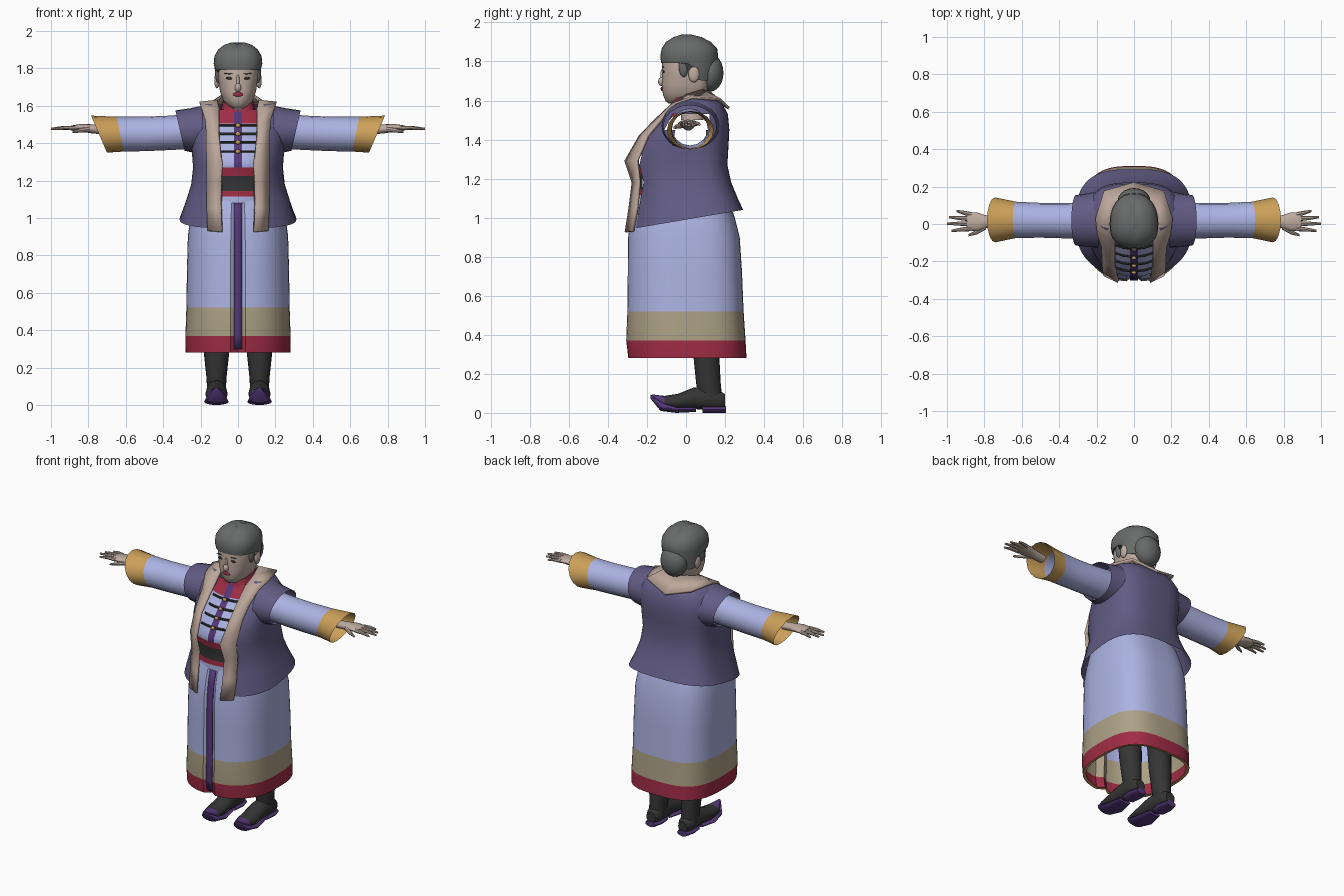
import bpy, bmesh, math
from mathutils import Matrix, Vector

if "Cube" in bpy.data.objects:
    bpy.data.objects.remove(bpy.data.objects["Cube"])

COLOURS = {
    "robe_blue": (.41, .45, .76), "vest_violet": (.122, .107, .23), "trim_beige": (.51, .39, .33),
    "skin": (.52, .41, .35), "hair_grey": (.14, .145, .145), "red": (.35, .026, .06),
    "khaki": (.42, .36, .24), "gold": (.6, .35, .1), "black": (.035, .035, .035),
    "purple": (.09, .04, .19)}
MATS = {}
for label, rgb in COLOURS.items():
    m = bpy.data.materials.new(label)
    m.use_nodes = True
    m.diffuse_color = (*rgb, 1)
    m.node_tree.nodes["Principled BSDF"].inputs["Base Color"].default_value = (*rgb, 1)
    MATS[label] = m


def finish(name, bm, colour, mirror=False, thick=0, angle=40):
    """Turn a bmesh into an object; colour is a name or a rule on the face centre."""
    bmesh.ops.recalc_face_normals(bm, faces=bm.faces)
    me = bpy.data.meshes.new(name)
    used = []
    for f in bm.faces:
        c = colour if isinstance(colour, str) else colour(f.calc_center_median())
        if c not in used:
            used.append(c)
            me.materials.append(MATS[c])
        f.material_index = used.index(c)
    bm.to_mesh(me)
    bm.free()
    ob = bpy.data.objects.new(name, me)
    bpy.context.collection.objects.link(ob)
    bpy.ops.object.select_all(action='DESELECT')
    ob.select_set(True)
    bpy.context.view_layer.objects.active = ob
    bpy.ops.object.shade_smooth_by_angle(angle=math.radians(angle))
    if thick:
        s = ob.modifiers.new("Thickness", 'SOLIDIFY')
        s.thickness = thick
        s.offset = 0
    if mirror:
        ob.modifiers.new("Mirror", 'MIRROR')
    return ob


def loft(name, rows, colour, closed=True, caps=False, warp=None, drop=None, **kw):
    """Bridge rows of points into a skin."""
    bm = bmesh.new()
    vs = [[bm.verts.new(warp(Vector(p)) if warp else p) for p in r] for r in rows]
    n = len(rows[0])
    for a, b in zip(vs, vs[1:]):
        for i in range(n if closed else n - 1):
            j = (i + 1) % n
            bm.faces.new((a[i], a[j], b[j], b[i]))
    if caps:
        bm.faces.new(vs[0])
        bm.faces.new(vs[-1])
    if drop:
        bmesh.ops.delete(bm, geom=[f for f in bm.faces if drop(f.calc_center_median())],
                         context='FACES')
    return finish(name, bm, colour, **kw)


def ring(z, xr, yf, yb, cx=0, cy=0, n=40, pf=2.4, pb=3.0, gap=0):
    """Rounded outline at height z; gap leaves the front open."""
    pts = []
    for i in range(n):
        t = gap + (2 * math.pi - 2 * gap) * i / (n - 1) if gap else 2 * math.pi * i / n
        s, c = math.sin(t), math.cos(t)
        e = 2 / (pf if c > 0 else pb)
        pts.append((cx + xr * math.copysign(abs(s) ** e, s),
                    cy + (yf if c > 0 else yb) * abs(c) ** e, z))
    return pts


def tube(name, secs, colour, axis="x", n=16, caps=True, **kw):
    """Sections: position, two centre values, two radii, optional shear."""
    rows = []
    for s in secs:
        a, u, v, ru, rv = s[:5]
        shear = s[5] if len(s) > 5 else 0
        row = []
        for i in range(n):
            t = 2 * math.pi * i / n
            du, dv = ru * math.cos(t), rv * math.sin(t)
            p = a + shear * dv
            row.append((p, u + du, v + dv) if axis == "x" else (u + du, p, v + dv))
        rows.append(row)
    return loft(name, rows, colour, caps=caps, **kw)


def blob(name, loc, size, colour, **kw):
    bm = bmesh.new()
    bmesh.ops.create_uvsphere(bm, u_segments=20, v_segments=12, radius=1,
                              matrix=Matrix.Translation(loc) @ Matrix.Diagonal((*size, 1)))
    return finish(name, bm, colour, **kw)


# Skirt with hem bands, gold lining edge and a front fold
SKIRT = [(.28, .28, -.297, .31), (.37, .281, -.308, .305), (.52, .276, -.302, .295),
         (.72, .273, -.3, .287), (.9, .268, -.298, .275), (1.0, .255, -.285, .25),
         (1.1, .235, -.26, .215)]


def fold(p):
    if p.y < -.2:
        p.y += .03 * math.exp(-(p.x / .02) ** 2)
    return p


def skirt_colour(c):
    return ("gold" if c.z < .29 else "red" if c.z < .37 else
            "khaki" if c.z < .52 else "robe_blue")


loft("skirt", [ring(*r, n=64) for r in [(.283, .262, -.278, .29)] + SKIRT], skirt_colour, warp=fold)
loft("skirt_stripe", [[(s * .021, y + .008, max(z, .3)) for s in (-1, 1)]
                      for z, _, y, _ in SKIRT], "purple", closed=False, thick=.006)

# Robe front with belt, placket and red lapels
CHEST = [(1.08, -.265), (1.115, -.266), (1.145, -.262), (1.225, -.262), (1.27, -.278), (1.3, -.281),
         (1.36, -.245), (1.42, -.2), (1.46, -.16), (1.505, -.118), (1.58, -.062)]


def chest_y(z):
    for (a, ya), (b, yb) in zip(CHEST, CHEST[1:]):
        if a <= z <= b:
            return ya + (yb - ya) * (z - a) / (b - a)


def chest_colour(c):
    if c.z < 1.27:
        return "robe_blue" if c.z < 1.115 else "black" if 1.145 < c.z < 1.225 else "red"
    if abs(c.x) < .022:
        return "purple"
    return "red" if c.z > 1.505 else "robe_blue"


COLS = [-.14, -.1, -.06, -.022, .022, .06, .1, .14]
loft("robe_front", [[(x, y + 2 * x * x, z) for x in COLS] for z, y in CHEST],
     chest_colour, closed=False)
for k, z in enumerate((1.355, 1.405, 1.45, 1.495)):
    y = chest_y(z) - .006
    tube(f"frog_closure_{k + 1}", [(x, y + 2 * x * x, z, .006, .007) for x in (-.1, -.06, 0, .06, .1)],
         "black", n=6)
    blob(f"button_{k + 1}", (0, y - .006, z), (.013, .009, .012), "gold")

# Open vest with armholes
VEST = [(.99, .312, -.28, .293), (1.1, .275, -.262, .265), (1.18, .25, -.255, .232),
        (1.27, .24, -.285, .212), (1.37, .248, -.255, .218), (1.45, .255, -.19, .222),
        (1.53, .25, -.12, .215), (1.585, .222, -.065, .185), (1.61, .18, -.03, .14)]


def vest_row(r):
    half = min(.155, .7 * r[1]) / r[1]
    pts = ring(*r, n=48, gap=math.asin(half ** 1.2))
    return [(x, y, z + .17 * y if r is VEST[0] else z) for x, y, z in pts]


loft("vest", [vest_row(r) for r in VEST], "vest_violet", closed=False,
     drop=lambda c: abs(c.x) > .17 and ((c.y - .02) / .11) ** 2 + ((c.z - 1.465) / .09) ** 2 < 1)
tube("vest_shoulder", [(.19, .025, 1.47, .15, .13), (.25, .02, 1.467, .143, .118, .1),
                       (.31, .02, 1.467, .135, .108, .23)], "vest_violet", n=24, caps=False, mirror=True)

# Beige edging running down the front and around the neck (inner point, outer point)
EDGE = [((.085, -.308, .925), (.16, -.272, .93)), ((.09, -.288, 1.05), (.165, -.25, 1.05)),
        ((.09, -.272, 1.18), (.165, -.238, 1.18)), ((.085, -.31, 1.29), (.165, -.25, 1.29)),
        ((.1, -.235, 1.42), (.168, -.195, 1.42)), ((.1, -.145, 1.51), (.172, -.12, 1.51)),
        ((.1, -.07, 1.58), (.195, -.055, 1.585)), ((.11, .0, 1.625), (.205, .03, 1.615)),
        ((.09, .08, 1.65), (.16, .175, 1.605)), ((0, .115, 1.645), (0, .22, 1.56))]
loft("vest_edging", EDGE, "trim_beige", closed=False, thick=.014, mirror=True, angle=30)

# Hollow sleeves with gold cuffs
tube("sleeve", [(.22, .02, 1.465, .095, .095), (.36, .018, 1.455, .095, .092),
                (.5, .02, 1.449, .093, .092, .05), (.63, .022, 1.448, .097, .093, .2),
                (.743, .022, 1.448, .12, .099, .43)],
     lambda c: "gold" if c.x > .625 + .2 * (c.z - 1.45) else "robe_blue",
     caps=False, mirror=True)

# Hands
tube("palm", [(.72, .012, 1.47, .028, .024), (.79, .012, 1.477, .034, .024),
              (.84, .012, 1.482, .05, .02), (.892, .014, 1.481, .048, .013)], "skin", mirror=True)
for k, (y0, y1, tip) in enumerate([(-.024, -.036, .975), (.002, .002, 1.0), (.027, .036, .988),
                                   (.05, .07, .95)]):
    tube(f"finger_{k + 1}", [(.87, y0, 1.481, .014, .012), ((.87 + tip) / 2, (y0 + y1) / 2, 1.482, .011, .01),
                             (tip, y1, 1.476, .006, .006)], "skin", n=8, mirror=True)
tube("thumb", [(.79, -.012, 1.475, .016, .016), (.84, -.043, 1.468, .013, .012),
               (.885, -.06, 1.46, .006, .006)], "skin", n=8, mirror=True)


# Neck and stand collar
def collar_dip(p):
    p.z += .25 * p.y
    if p.y < 0:
        p.z -= .04 * math.exp(-(p.x / .03) ** 2)
    return p


loft("neck", [ring(1.5, .062, -.055, .06, cy=.03), ring(1.64, .06, -.055, .06, cy=.03)], "skin")
loft("collar", [ring(1.535, .125, -.1, .13), ring(1.575, .09, -.08, .11), ring(1.625, .08, -.07, .1)],
     "red", warp=collar_dip)

# Head and face
FACE = [(1.585, .035, -.088, .03), (1.597, .056, -.105, .06), (1.63, .082, -.118, .1),
        (1.68, .097, -.124, .12), (1.73, .104, -.12, .13), (1.78, .109, -.124, .13),
        (1.85, .105, -.11, .12), (1.9, .07, -.07, .08)]
loft("head", [ring(*r) for r in FACE], "skin", caps=True)
blob("nose", (0, -.123, 1.697), (.017, .02, .024), "skin")
blob("nose_bridge", (0, -.12, 1.73), (.009, .011, .035), "skin")
blob("lips", (0, -.123, 1.66), (.028, .007, .011), "red")
blob("eye", (.045, -.115, 1.747), (.02, .005, .007), "black", mirror=True)
blob("eyebrow", (.047, -.117, 1.772), (.026, .005, .004), "hair_grey", mirror=True)
blob("ear", (.113, .04, 1.735), (.014, .028, .042), "skin", mirror=True)


# Hair with a centre parting, sideburns and a low bun
def hairline(p):
    if p.z < 1.8:
        p.z -= .09 * min(1, max(0, (p.y - .02) / .05))
    if p.z > 1.9:
        p.z -= .012 * math.exp(-(p.x / .015) ** 2)
    return p


HAIR = [(1.792, .122, -.127, .14), (1.825, .13, -.132, .165), (1.865, .126, -.125, .16),
        (1.9, .106, -.103, .128), (1.925, .075, -.068, .085), (1.938, .035, -.03, .04)]
loft("hair", [ring(*r, pb=2.2) for r in HAIR], "hair_grey", caps=True, warp=hairline, angle=60)
blob("sideburn", (.106, -.012, 1.775), (.016, .025, .055), "hair_grey", mirror=True)
blob("hair_bun", (0, .122, 1.742), (.088, .07, .097), "hair_grey")

# Boots with curled toes and purple soles
loft("boot_shaft", [ring(z, w, -d, d, cx=.115, cy=cy, n=20, pf=2, pb=2) for z, w, d, cy in
                    [(.08, .05, .06, .125), (.15, .054, .063, .115), (.28, .068, .066, .105),
                     (.55, .075, .075, .09)]], "black", caps=True, mirror=True)
tube("boot_foot", [(.2, .115, .06, .032, .036), (.17, .115, .065, .048, .05), (.1, .115, .075, .054, .06),
                   (.04, .115, .075, .055, .055), (-.04, .115, .058, .06, .04),
                   (-.11, .115, .055, .05, .032), (-.175, .115, .086, .01, .009)],
     lambda c: "purple" if c.y < -.11 else "black", axis="y", mirror=True)
tube("boot_sole", [(.05, .115, .018, .045, .013), (-.05, .115, .016, .066, .016),
                   (-.13, .115, .036, .056, .026), (-.183, .115, .085, .01, .011)],
     "purple", axis="y", mirror=True)
tube("boot_heel", [(.205, .115, .018, .036, .018), (.15, .115, .018, .052, .018),
                   (.085, .115, .018, .045, .018)], "purple", axis="y", mirror=True)
